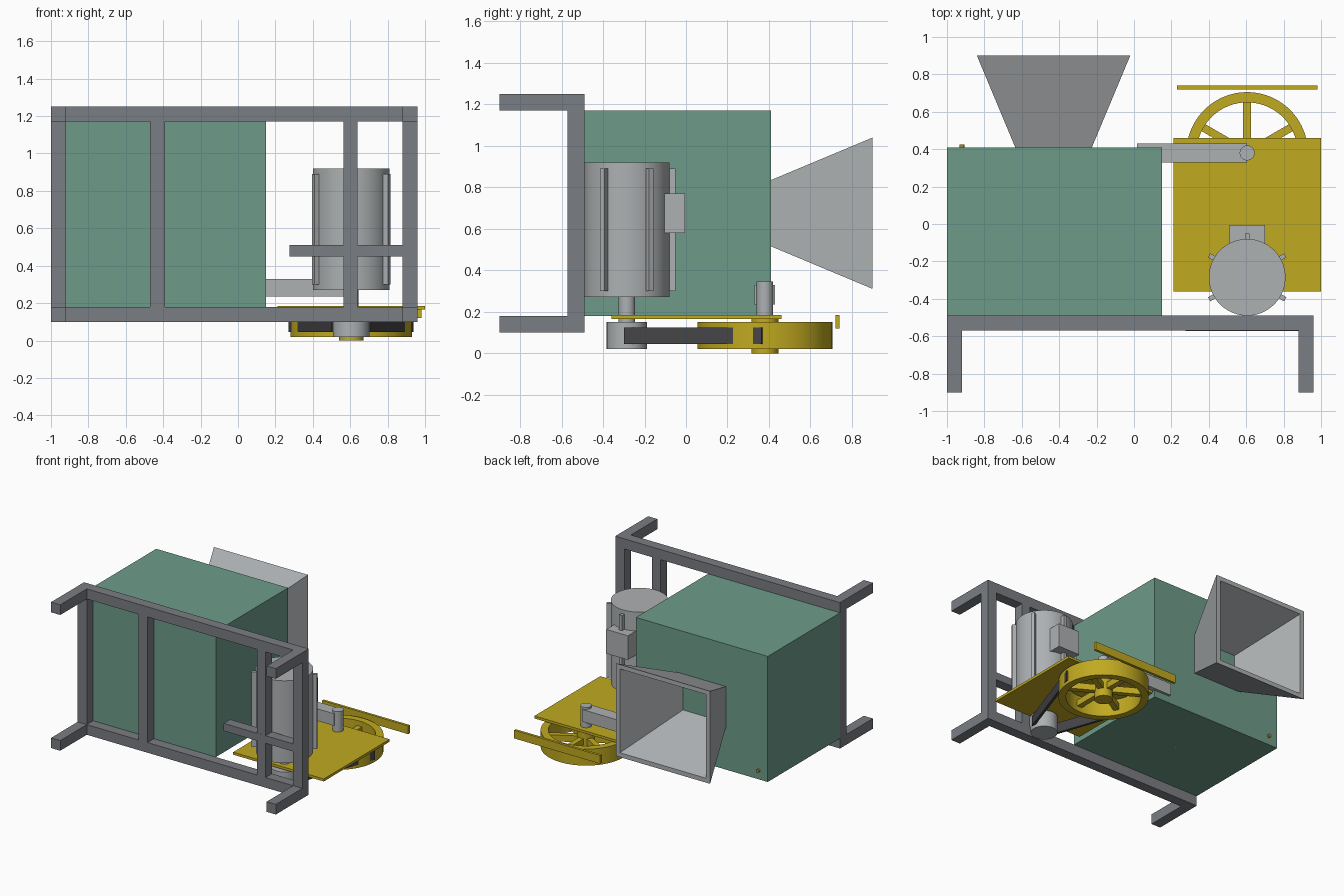
import bpy, bmesh, math
from mathutils import Vector

if "Cube" in bpy.data.objects:
    bpy.data.objects.remove(bpy.data.objects["Cube"])


def material(name, rgb):
    m = bpy.data.materials.new(name)
    m.use_nodes = True
    m.diffuse_color = (*rgb, 1)
    m.node_tree.nodes["Principled BSDF"].inputs["Base Color"].default_value = (*rgb, 1)
    return m


GREEN = material("green paint", (0.155, 0.33, 0.25))
STEEL = material("dark grey steel", (0.195, 0.205, 0.225))
ALU = material("light grey metal", (0.42, 0.44, 0.45))
YELLOW = material("yellow paint", (0.53, 0.40, 0.015))
RUBBER = material("black rubber", (0.06, 0.06, 0.065))
BRASS = material("brass", (0.42, 0.25, 0.02))


def finish(name, bm, mat, smooth=False):
    bmesh.ops.recalc_face_normals(bm, faces=bm.faces)
    me = bpy.data.meshes.new(name)
    bm.to_mesh(me)
    bm.free()
    me.materials.append(mat)
    ob = bpy.data.objects.new(name, me)
    bpy.context.collection.objects.link(ob)
    if smooth:
        bpy.ops.object.select_all(action="DESELECT")
        ob.select_set(True)
        bpy.context.view_layer.objects.active = ob
        bpy.ops.object.shade_smooth_by_angle(angle=math.radians(35))
    return ob


def box(name, x, y, z, mat):
    """Box from its (min, max) range on each axis."""
    bm = bmesh.new()
    bmesh.ops.create_cube(bm, size=1)
    for v in bm.verts:
        v.co = [r[0] if c < 0 else r[1] for c, r in zip(v.co, (x, y, z))]
    return finish(name, bm, mat)


def bar(name, a, b, width, z, mat):
    """Upright strip between two plan points."""
    a, b = Vector(a), Vector(b)
    d = b - a
    ob = box(name, (0, d.length), (-width / 2, width / 2), z, mat)
    ob.location = (a.x, a.y, 0)
    ob.rotation_euler.z = math.atan2(d.y, d.x)
    return ob


def lathe(name, centre, profile, mat, closed=False, n=64):
    """Revolve (radius, z) points about an upright axis."""
    bm = bmesh.new()
    rings = [[bm.verts.new((centre[0] + r * math.cos(2 * math.pi * i / n),
                            centre[1] + r * math.sin(2 * math.pi * i / n), z))
              for i in range(n)] for r, z in profile]
    pairs = list(zip(rings, rings[1:]))
    if closed:
        pairs.append((rings[-1], rings[0]))
    else:
        bm.faces.new(rings[0])
        bm.faces.new(rings[-1])
    for p, q in pairs:
        for i in range(n):
            j = (i + 1) % n
            bm.faces.new((p[i], p[j], q[j], q[i]))
    return finish(name, bm, mat, smooth=True)


def rod(name, centre, r, z, mat):
    return lathe(name, centre, [(r, z[0]), (r, z[1])], mat)


# Frame: rails, uprights, feet and motor bracket
FY = (-0.57, -0.49)
LOW, HIGH = (0.10, 0.18), (1.17, 1.25)
LEFT, RIGHT = (0.88, 0.96), (-1.0, -0.92)
for tag, z in (("lower", LOW), ("upper", HIGH)):
    box(f"{tag}_rail", (RIGHT[1], LEFT[0]), FY, z, STEEL)
    for side, x in (("left", LEFT), ("right", RIGHT)):
        box(f"{tag}_{side}_foot", x, (-0.9, FY[1]), z, STEEL)
for i, x in enumerate((RIGHT, (-0.47, -0.39), (0.565, 0.64), LEFT)):
    box(f"frame_upright_{i + 1}", x, FY, (LOW[1], HIGH[0]), STEEL)
box("motor_bracket", (0.275, LEFT[0]), (-0.571, FY[1]), (0.45, 0.51), STEEL)

# Main housing with its drain and plug
box("housing", (-1.0, 0.15), (-0.49, 0.41), (0.18, 1.17), GREEN)
rod("drain_cap", (-0.425, -0.04), 0.012, (0.175, 0.19), ALU)
plug = rod("side_plug", (0, 0), 0.013, (-0.015, 0.015), BRASS)
plug.location = (-0.92, 0.41, 0.25)
plug.rotation_euler.x = math.pi / 2


# Hollow hopper: outer skin, rim and inner skin bridged in one closed shell
def hopper():
    bm = bmesh.new()
    cx, cz, wall = -0.43, 0.675, 0.035
    near, far = (0.205, 0.16, 0.41), (0.41, 0.365, 0.90)
    rings = []
    for (hx, hz, y), inset in ((near, 0), (far, 0), (far, wall), (near, wall)):
        rings.append([bm.verts.new((cx + sx * (hx - inset), y, cz + sz * (hz - inset)))
                      for sx, sz in ((-1, -1), (1, -1), (1, 1), (-1, 1))])
    for k in range(4):
        p, q = rings[k], rings[(k + 1) % 4]
        for i in range(4):
            j = (i + 1) % 4
            bm.faces.new((p[i], p[j], q[j], q[i]))
    finish("hopper", bm, ALU)


hopper()

# Motor with cooling fins, terminal box, shaft and pulley
MOTOR = Vector((0.605, -0.285))
rod("motor_body", MOTOR, 0.205, (0.27, 0.92), ALU)
for i in range(6):
    a = math.radians(30 + 60 * i)
    d = Vector((math.cos(a), math.sin(a)))
    bar(f"motor_fin_{i + 1}", MOTOR + d * 0.19, MOTOR + d * 0.235, 0.025, (0.30, 0.89), ALU)
box("terminal_box", (0.51, 0.70), (-0.11, -0.005), (0.58, 0.77), ALU)
rod("motor_shaft", MOTOR, 0.04, (0.14, 0.28), ALU)
rod("motor_pulley", MOTOR, 0.097, (0.02, 0.15), ALU)

# Flywheel: rim, hub and spokes
WHEEL = Vector((0.605, 0.38))
lathe("flywheel_rim", WHEEL, [(0.325, 0.02), (0.325, 0.15), (0.27, 0.15), (0.27, 0.02)],
      YELLOW, closed=True, n=96)
rod("flywheel_hub", WHEEL, 0.065, (0.0, 0.165), YELLOW)
for i in range(6):
    a = math.radians(30 + 60 * i)
    d = Vector((math.cos(a), math.sin(a)))
    bar(f"flywheel_spoke_{i + 1}", WHEEL + d * 0.05, WHEEL + d * 0.28, 0.042, (0.06, 0.11), YELLOW)

# Belt runs on both sides
for side, s in (("left", 1), ("right", -1)):
    bar(f"{side}_belt", (0.605 + s * 0.095, -0.295), (0.605 + s * 0.325, 0.368),
        0.02, (0.045, 0.125), RUBBER)

# Guard plate and rear guard strip
box("guard_plate", (0.21, 1.0), (-0.36, 0.46), (0.165, 0.185), YELLOW)
box("guard_strip", (0.23, 0.98), (0.72, 0.74), (0.12, 0.185), YELLOW)

# Drive shaft and arm to the housing
rod("drive_shaft", WHEEL, 0.04, (0.16, 0.345), ALU)
box("drive_arm", (0.015, 0.605), (0.33, 0.43), (0.235, 0.33), ALU)
